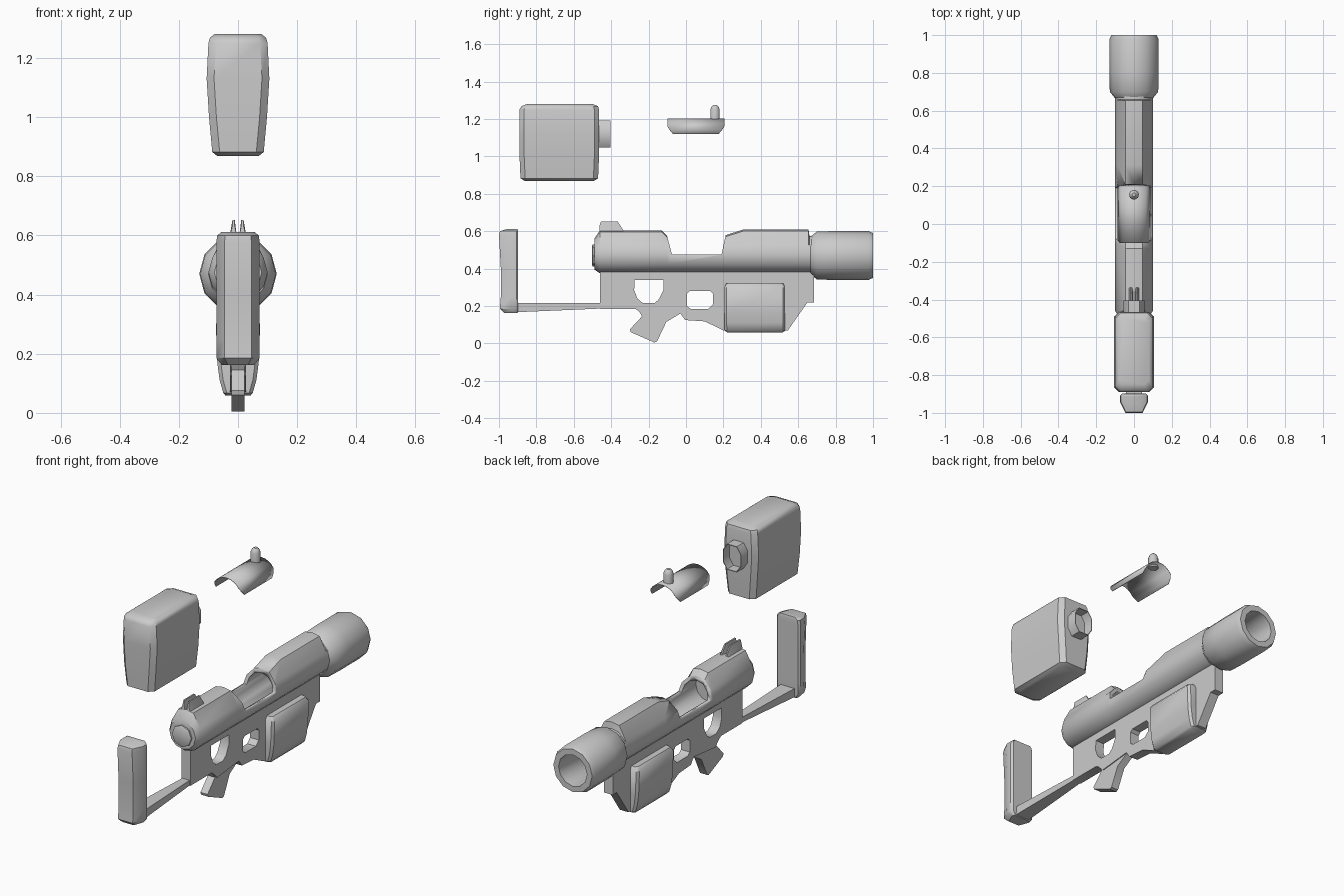
import bpy, bmesh
from math import sin, cos, pi, radians

if "Cube" in bpy.data.objects:
    bpy.data.objects.remove(bpy.data.objects["Cube"], do_unlink=True)

grey = bpy.data.materials.new("plain grey")
grey.use_nodes = True
COLOUR = (0.6, 0.6, 0.6, 1)
grey.diffuse_color = COLOUR
grey.node_tree.nodes["Principled BSDF"].inputs["Base Color"].default_value = COLOUR


def finish(name, mesh, angle=40):
    """Link a mesh as a named grey object with smooth shading and sharp edges."""
    obj = bpy.data.objects.new(name, mesh)
    bpy.context.collection.objects.link(obj)
    mesh.materials.clear()
    mesh.materials.append(grey)
    bpy.ops.object.select_all(action='DESELECT')
    obj.select_set(True)
    bpy.context.view_layer.objects.active = obj
    bpy.ops.object.shade_smooth_by_angle(angle=radians(angle))
    return obj


def loft(name, rings, caps=True, wrap=True, loop=False, angle=40):
    """Skin a list of rings; caps close the ends, loop joins last to first."""
    bm = bmesh.new()
    rows = [[bm.verts.new(p) for p in ring] for ring in rings]
    n = len(rows[0])
    pairs = list(zip(rows, rows[1:])) + ([(rows[-1], rows[0])] if loop else [])
    for a, b in pairs:
        for i in range(n if wrap else n - 1):
            j = (i + 1) % n
            bm.faces.new((a[i], a[j], b[j], b[i]))
    if caps:
        bm.faces.new(rows[0])
        bm.faces.new(rows[-1])
    bmesh.ops.recalc_face_normals(bm, faces=bm.faces)
    mesh = bpy.data.meshes.new(name)
    bm.to_mesh(mesh)
    bm.free()
    return finish(name, mesh, angle)


def round_ring(y, r, z, n=12):
    return [(r * cos(2 * pi * i / n), y, z + r * sin(2 * pi * i / n)) for i in range(n)]


def box_ring(z, hx, y0, y1, c):
    """Horizontal rectangle with cut corners."""
    return [(hx, y0 + c, z), (hx, y1 - c, z), (hx - c, y1, z), (c - hx, y1, z),
            (-hx, y1 - c, z), (-hx, y0 + c, z), (c - hx, y0, z), (hx - c, y0, z)]


def slab(name, outlines, half):
    """Side-on outline (y, z) with holes, thickened along x."""
    curve = bpy.data.curves.new(name, 'CURVE')
    curve.dimensions, curve.fill_mode, curve.extrude = '2D', 'BOTH', half
    for pts in outlines:
        s = curve.splines.new('POLY')
        s.points.add(len(pts) - 1)
        for p, (y, z) in zip(s.points, pts):
            p.co = (y, z, 0, 1)
        s.use_cyclic_u = True
    tmp = bpy.data.objects.new(name + "_curve", curve)
    bpy.context.collection.objects.link(tmp)
    bpy.context.view_layer.update()
    mesh = bpy.data.meshes.new_from_object(tmp.evaluated_get(bpy.context.evaluated_depsgraph_get()))
    bpy.data.objects.remove(tmp, do_unlink=True)
    bm = bmesh.new()
    bm.from_mesh(mesh)
    for v in bm.verts:
        v.co = (v.co.z, v.co.x, v.co.y)
    bmesh.ops.remove_doubles(bm, verts=bm.verts, dist=1e-5)
    bmesh.ops.recalc_face_normals(bm, faces=bm.faces)
    bm.to_mesh(mesh)
    bm.free()
    return finish(name, mesh)


def cut(obj, cutter):
    """Subtract the cutter and discard it."""
    mod = obj.modifiers.new("cut", 'BOOLEAN')
    mod.operation, mod.solver, mod.object = 'DIFFERENCE', 'EXACT', cutter
    bpy.context.view_layer.objects.active = obj
    bpy.ops.object.modifier_apply(modifier=mod.name)
    bpy.data.objects.remove(cutter, do_unlink=True)


AXIS = 0.475


# Receiver: round tube with a raised flat ridge along its top
def receiver_ring(y, r, top):
    ring = round_ring(y, r, AXIS)
    ring[2], ring[4] = (r * 0.46, y, top - 0.008), (-r * 0.46, y, top - 0.008)
    ring[3] = (0, y, top)
    return ring


receiver = loft("receiver", [receiver_ring(*s) for s in (
    (-0.49, 0.08, 0.56), (-0.46, 0.1, 0.605), (-0.13, 0.1, 0.605), (-0.1, 0.1, 0.575),
    (0.2, 0.1, 0.575), (0.31, 0.1, 0.61), (0.655, 0.1, 0.61), (0.66, 0.1, 0.575), (0.72, 0.1, 0.575))])
cut(receiver, loft("bore_cutter", [round_ring(y, 0.08, AXIS) for y in (-0.2, 0.8)]))
cut(receiver, slab("port_cutter", [[(-0.075, AXIS), (0.19, AXIS), (0.21, 0.57), (0.21, 0.7),
                                    (-0.12, 0.7), (-0.1, 0.57)]], 0.2))

# Muzzle: hollow flared sleeve
loft("muzzle", [round_ring(y, r, 0.47) for y, r in (
    (0.665, 0.1), (0.7, 0.128), (0.8, 0.131), (0.975, 0.131), (1, 0.12), (1, 0.088), (0.7, 0.08))],
    caps=False, loop=True)

# Rear plug and paired sight fins
loft("rear_plug", [round_ring(y, r, 0.47, 8) for y, r in ((-0.503, 0.05), (-0.498, 0.06), (-0.48, 0.06))])
for side, name in ((1, "left_sight"), (-1, "right_sight")):
    loft(name, [[(side * x, y, z) for x, z in ((0.003, 0.59), (0.011, t), (0.019, t), (0.029, 0.59))]
                for y, t in ((-0.462, 0.63), (-0.455, 0.652), (-0.365, 0.652), (-0.335, 0.605))])

# Frame plate with trigger and finger openings
slab("frame", [
    [(-0.46, 0.39), (-0.46, 0.185), (-0.27, 0.185), (-0.245, 0.165), (-0.22, 0.14), (-0.03, 0.16),
     (-0.005, 0.125), (0.1, 0.118), (0.2, 0.07), (0.545, 0.07), (0.65, 0.22), (0.685, 0.22), (0.685, 0.39)],
    [(-0.275, 0.34), (-0.12, 0.34), (-0.12, 0.285), (-0.145, 0.235), (-0.17, 0.215),
     (-0.23, 0.215), (-0.26, 0.24), (-0.277, 0.285)],
    [(0.02, 0.28), (0.13, 0.28), (0.145, 0.265), (0.145, 0.21), (0.12, 0.185), (0.025, 0.185),
     (0.005, 0.2), (0.005, 0.265)]], 0.027)

# Grip
slab("grip", [[(-0.25, 0.17), (-0.235, 0.145), (-0.3, 0.075), (-0.295, 0.06), (-0.17, 0.005),
               (-0.155, 0.01), (-0.105, 0.115), (-0.03, 0.16), (-0.005, 0.2), (-0.02, 0.27), (-0.11, 0.29),
               (-0.16, 0.215), (-0.24, 0.2)]], 0.022)

# Magazine
loft("magazine", [box_ring(*s) for s in (
    (0.058, 0.042, 0.222, 0.515, 0.012), (0.068, 0.05, 0.207, 0.53, 0.012), (0.11, 0.062, 0.205, 0.53, 0.012),
    (0.17, 0.07, 0.205, 0.53, 0.012), (0.3, 0.075, 0.205, 0.53, 0.012), (0.32, 0.06, 0.215, 0.52, 0.012))])


# Shoulder stock: upright pad narrowing towards its outer face
def stock_ring(z, hx, y0, y1):
    return [(hx, y1 - 0.01, z), (hx - 0.01, y1, z), (0.01 - hx, y1, z), (-hx, y1 - 0.01, z),
            (-hx, y0 + 0.055, z), (-hx * 0.62, y0, z), (hx * 0.62, y0, z), (hx, y0 + 0.055, z)]


loft("stock_pad", [stock_ring(*s) for s in (
    (0.162, 0.055, -0.97, -0.9), (0.185, 0.073, -0.995, -0.897), (0.25, 0.073, -0.99, -0.897),
    (0.4, 0.073, -0.99, -0.897), (0.58, 0.073, -1, -0.897), (0.6, 0.07, -0.995, -0.897),
    (0.612, 0.055, -0.955, -0.9))])
loft("stock_strut", [[(x, y, z) for x, z in ((h, b), (h, t), (-h, t), (-h, b))]
                     for y, h, b, t in ((-0.95, 0.045, 0.165, 0.215), (-0.44, 0.022, 0.187, 0.215))])

# Detached power pack with an open socket
loft("pack", [box_ring(*s) for s in (
    (0.868, 0.07, -0.86, -0.495, 0.025), (0.882, 0.087, -0.885, -0.47, 0.025),
    (1.0, 0.098, -0.89, -0.465, 0.025), (1.13, 0.106, -0.89, -0.465, 0.025),
    (1.25, 0.1, -0.89, -0.465, 0.025), (1.268, 0.095, -0.88, -0.47, 0.025),
    (1.28, 0.08, -0.85, -0.5, 0.025))])


def socket_ring(y, k):
    return [(k * x, y, 1.12 + k * z) for x, z in (
        (0.03, 0.072), (0.055, 0.035), (0.055, -0.035), (0.03, -0.072),
        (-0.03, -0.072), (-0.055, -0.035), (-0.055, 0.035), (-0.03, 0.072))]


loft("pack_socket", [socket_ring(*s) for s in ((-0.48, 1), (-0.405, 1), (-0.405, 0.95), (-0.46, 0.95))])

# Detached port cover: thin arched sheet with a knob
arch = [pi * i / 12 for i in range(13)]
cover = loft("port_cover", [
    [(0.087 * cos(a), y + inset * max(0, 1 - sin(a) / 0.45), 1.12 + 0.082 * sin(a)) for a in arch]
    for y, inset in ((-0.1, 0.03), (0.205, -0.03))], caps=False, wrap=False)
sheet = cover.modifiers.new("sheet", 'SOLIDIFY')
sheet.thickness, sheet.offset = 0.003, 0
loft("cover_knob", [[(r * cos(2 * pi * i / 10), 0.155 + r * sin(2 * pi * i / 10), z) for i in range(10)]
                    for r, z in ((0.026, 1.19), (0.026, 1.25), (0.02, 1.266), (0.01, 1.275))])
